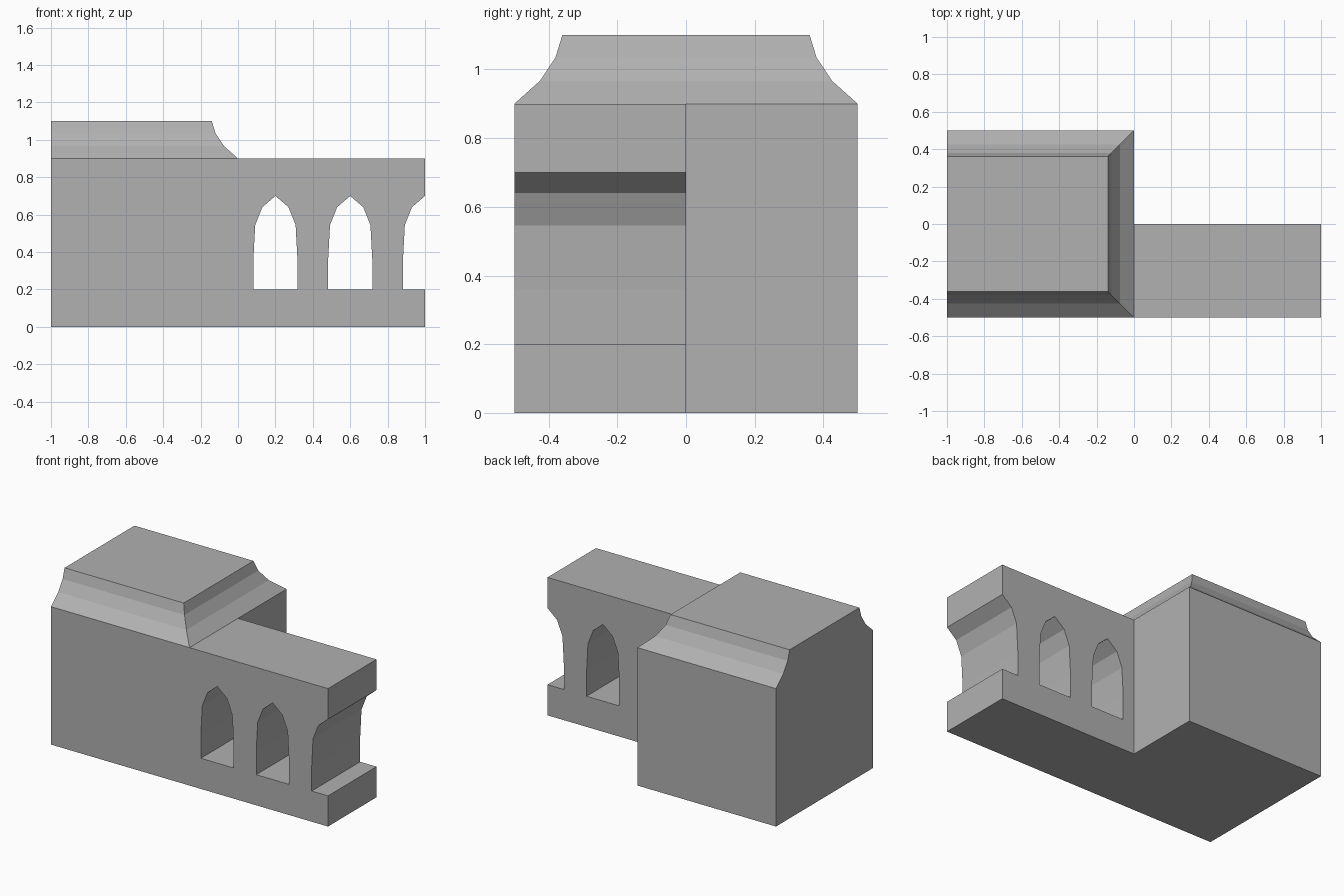
import bpy, bmesh

if "Cube" in bpy.data.objects:
    bpy.data.objects.remove(bpy.data.objects["Cube"])

# Mid-grey stone shared by all parts
stone = bpy.data.materials.new("stone")
stone.diffuse_color = (0.44, 0.44, 0.44, 1)
stone.use_nodes = True
stone.node_tree.nodes["Principled BSDF"].inputs["Base Color"].default_value = stone.diffuse_color


def make_object(name, bm):
    bmesh.ops.recalc_face_normals(bm, faces=bm.faces)
    mesh = bpy.data.meshes.new(name)
    bm.to_mesh(mesh)
    bm.free()
    mesh.materials.append(stone)
    obj = bpy.data.objects.new(name, mesh)
    bpy.context.collection.objects.link(obj)
    return obj


def add_prism(bm, outline, y0, y1):
    """Extrude an x-z outline along y."""
    front = bm.faces.new([bm.verts.new((x, y0, z)) for x, z in outline])
    result = bmesh.ops.extrude_face_region(bm, geom=[front], use_keep_orig=True)
    moved = [v for v in result["geom"] if isinstance(v, bmesh.types.BMVert)]
    bmesh.ops.translate(bm, verts=moved, vec=(0, y1 - y0, 0))


# Main hall with its concave roof: stacked rings of (inset, height), flush at x = -1
bm = bmesh.new()
profile = [(0, 0), (0, 0.9), (0.075, 0.967), (0.12, 1.035), (0.14, 1.1)]
rings = [[bm.verts.new(p) for p in ((-1, i - 0.5, z), (-i, i - 0.5, z),
                                    (-i, 0.5 - i, z), (-1, 0.5 - i, z))]
         for i, z in profile]
for low, high in zip(rings, rings[1:]):
    for k in range(4):
        n = (k + 1) % 4
        bm.faces.new((low[k], low[n], high[n], high[k]))
bm.faces.new(rings[0][::-1])
bm.faces.new(rings[-1])
make_object("main_hall", bm)

# Arcade wing
bm = bmesh.new()
add_prism(bm, [(0, 0), (1, 0), (1, 0.9), (0, 0.9)], -0.5, 0)
wing = make_object("arcade_wing", bm)

# Pointed arch openings, the last one cut in half by the wing's end
half = [(0.118, 0.2), (0.118, 0.36), (0.108, 0.545), (0.07, 0.64)]
arch = half + [(0, 0.7)] + [(-x, z) for x, z in reversed(half)]
bm = bmesh.new()
for cx in (0.2, 0.6, 1.0):
    add_prism(bm, [(cx + x, z) for x, z in arch], -0.6, 0.1)
cutter = make_object("arch_cutter", bm)
cutter.hide_render = True

cut = wing.modifiers.new("arches", "BOOLEAN")
cut.operation = "DIFFERENCE"
cut.solver = "EXACT"
cut.object = cutter
bpy.context.view_layer.objects.active = wing
bpy.ops.object.modifier_apply(modifier=cut.name)
bpy.data.objects.remove(cutter)
